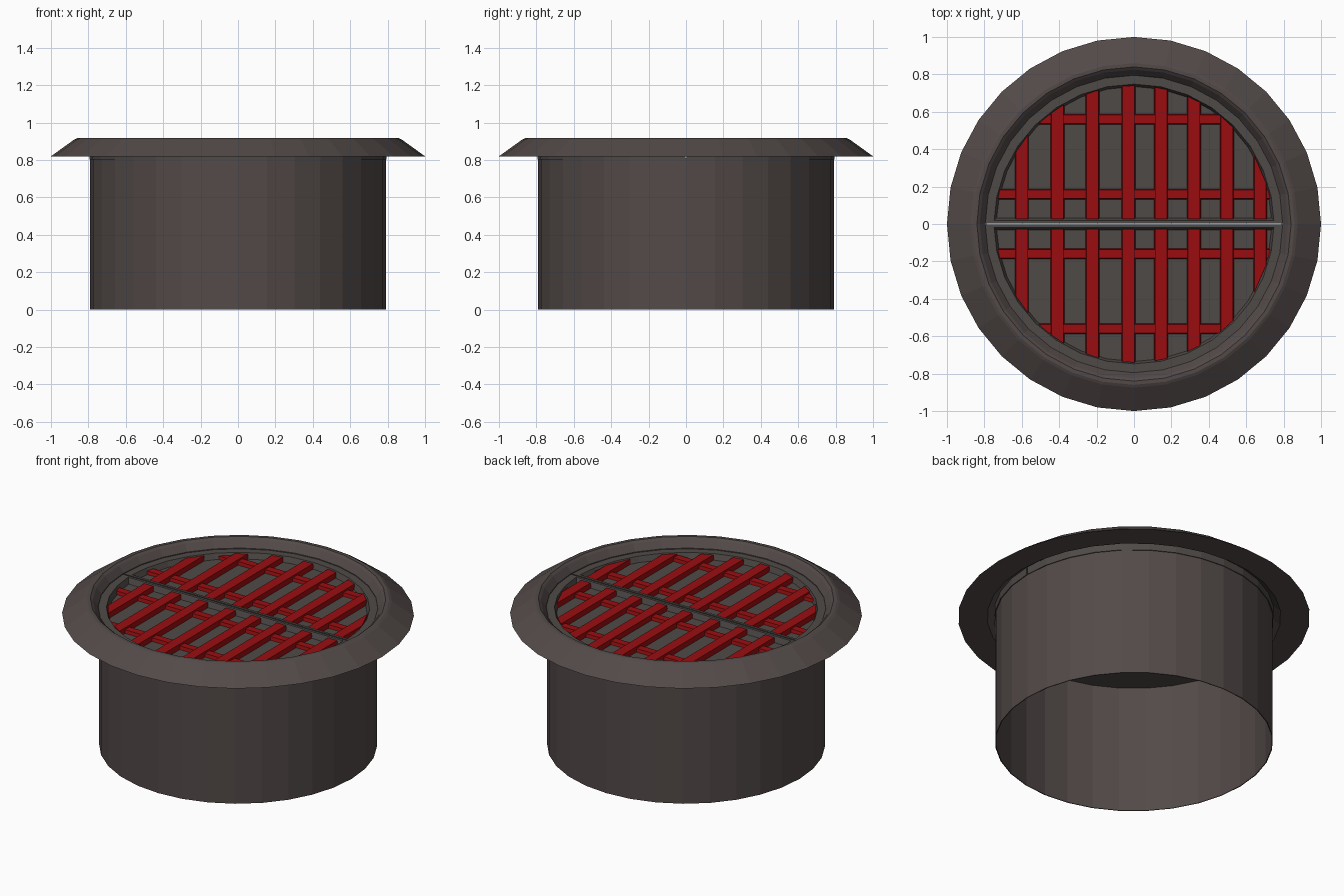
import bpy, bmesh
from math import sin, cos, pi, sqrt

cube = bpy.data.objects.get("Cube")
if cube:
    bpy.data.objects.remove(cube, do_unlink=True)

SIDES = 32


def material(name, rgb):
    m = bpy.data.materials.new(name)
    m.use_nodes = True
    m.diffuse_color = (*rgb, 1)
    m.node_tree.nodes["Principled BSDF"].inputs["Base Color"].default_value = (*rgb, 1)
    return m


brown_grey = material("brown_grey", (0.085, 0.068, 0.065))
grate_grey = material("grate_grey", (0.077, 0.068, 0.064))
red = material("red", (0.32, 0.004, 0.005))


def finish(name, bm, mat, recalc=True):
    if recalc:
        bmesh.ops.recalc_face_normals(bm, faces=bm.faces)
    mesh = bpy.data.meshes.new(name)
    bm.to_mesh(mesh)
    bm.free()
    mesh.materials.append(mat)
    obj = bpy.data.objects.new(name, mesh)
    bpy.context.collection.objects.link(obj)
    return obj


def loft(bm, rings):
    """Bridge closed loops of equal length with quads."""
    loops = [[bm.verts.new(p) for p in ring] for ring in rings]
    for a, b in zip(loops, loops[1:]):
        for i in range(len(a)):
            j = (i + 1) % len(a)
            bm.faces.new((a[i], a[j], b[j], b[i]))
    return loops


def circle(r, z):
    return [(r * cos(2 * pi * i / SIDES), r * sin(2 * pi * i / SIDES), z)
            for i in range(SIDES)]


def revolve(name, profile, mat, closed=False):
    bm = bmesh.new()
    loft(bm, [circle(r, z) for r, z in profile + profile[:1] * closed])
    bmesh.ops.remove_doubles(bm, verts=bm.verts, dist=1e-5)
    return finish(name, bm, mat)


# Open pipe and flared rim
revolve("pipe", [(0.785, 0.81), (0.785, 0), (0.79, 0), (0.79, 0.81)], brown_grey, True)
revolve("rim", [(1, 0.82), (0.875, 0.91), (0.86, 0.917), (0.84, 0.917), (0.825, 0.905),
                (0.795, 0.865), (0.795, 0.85), (0.835, 0.82)], brown_grey, True)


# Two half-round trays: solid base, raised frame and sunken floor
def half_disc(r, gap, z, side):
    start = math_angle = gap / r
    n = SIDES // 2
    angles = [start] + [pi * i / n for i in range(1, n)] + [pi - math_angle]
    return [(r * cos(a), side * r * sin(a), z) for a in angles]


def tray(name, side):
    bm = bmesh.new()
    loops = loft(bm, [half_disc(r, gap, z, side) for r, gap, z in (
        (0.795, 0.004, 0.803), (0.795, 0.004, 0.86), (0.748, 0.02, 0.86),
        (0.735, 0.033, 0.825))])
    bm.faces.new(loops[0])
    bm.faces.new(loops[-1])
    return finish(name, bm, grate_grey)


tray("back_tray", 1)
tray("front_tray", -1)

# Grille bars with tapered sides, trimmed to the round frame
R = 0.74


def edge(u):
    return sqrt(R * R - u * u)


def add_bar(bm, centre, width, top, ends, place):
    """ends(u) gives the start and stop of the bar at cross offset u."""
    half, base = width / 2, width / 2 + 0.006
    section = [(-base, 0.82), (base, 0.82), (half, top), (-half, top)]
    rings = [[place(centre + u, ends(centre + u)[k], z) for u, z in section]
             for k in (0, 1)]
    loops = loft(bm, rings)
    for loop in loops:
        bm.faces.new(loop)


for label, side in (("back", 1), ("front", -1)):
    bm = bmesh.new()
    for x in (-0.6, -0.41, -0.222, -0.03, 0.145, 0.32, 0.497, 0.675):
        add_bar(bm, x, 0.064, 0.855, lambda u: (0.028, edge(u)),
                lambda u, v, z: (u, side * v, z))
    finish(label + "_long_bars", bm, red)
    bm = bmesh.new()
    for y in (0.16, 0.56):
        add_bar(bm, y, 0.046, 0.845, lambda u: (-edge(u), edge(u)),
                lambda u, v, z: (v, side * u, z))
    finish(label + "_cross_bars", bm, red)
